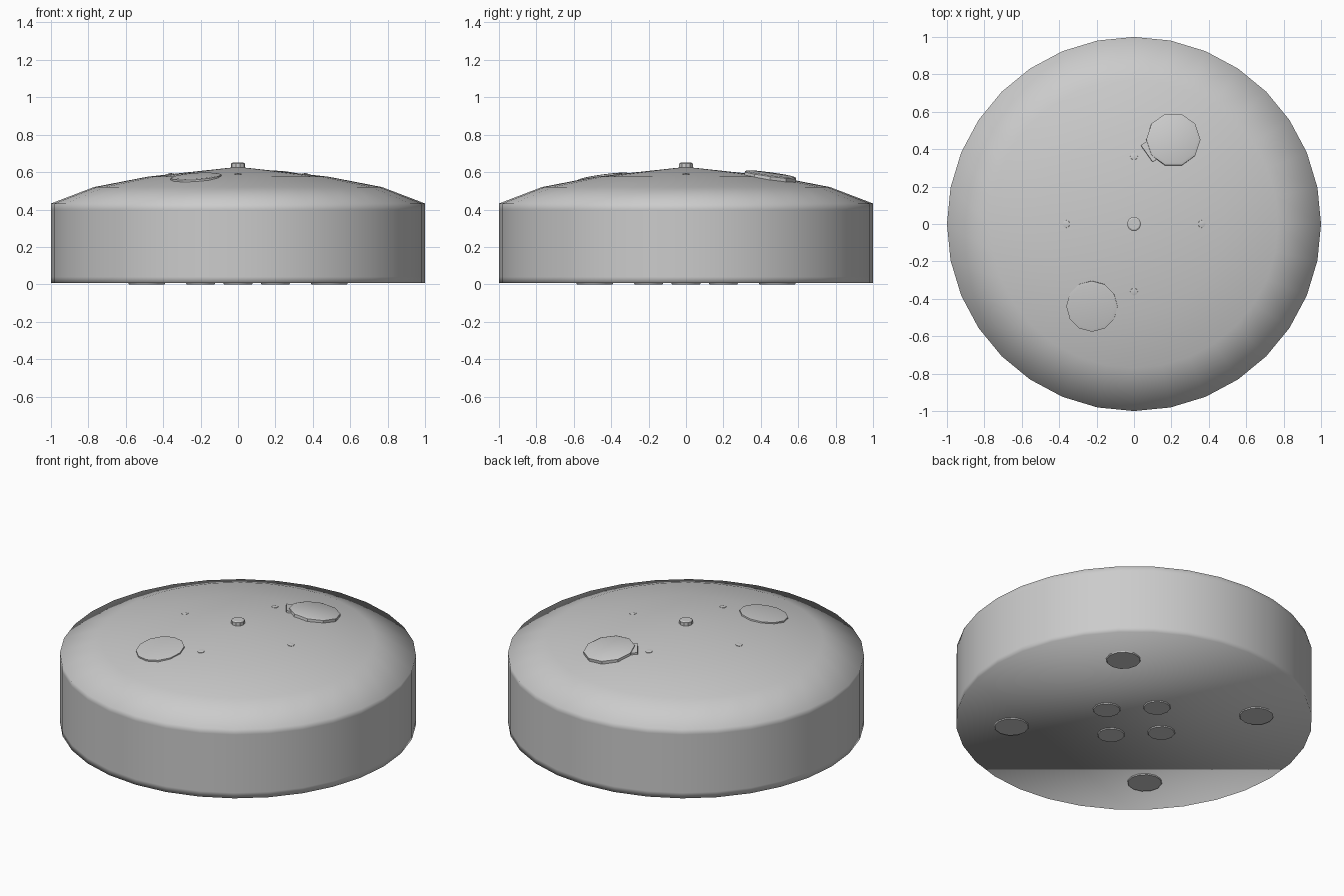
import bpy, bmesh, math
from mathutils import Vector, Matrix

if "Cube" in bpy.data.objects:
    bpy.data.objects.remove(bpy.data.objects["Cube"])


def finish(name, bm, angle=None):
    bmesh.ops.recalc_face_normals(bm, faces=bm.faces)
    me = bpy.data.meshes.new(name)
    bm.to_mesh(me)
    bm.free()
    ob = bpy.data.objects.new(name, me)
    bpy.context.collection.objects.link(ob)
    bpy.ops.object.select_all(action='DESELECT')
    ob.select_set(True)
    bpy.context.view_layer.objects.active = ob
    if angle is None:
        bpy.ops.object.shade_smooth()
    else:
        bpy.ops.object.shade_smooth_by_angle(angle=math.radians(angle))
    return ob


def lathe(name, profile, sides, matrix=None, angle=None):
    """Closed solid of revolution; an end radius of 0 becomes a fan tip."""
    bm = bmesh.new()
    rings = []
    for r, z in profile:
        if r == 0:
            rings.append([bm.verts.new((0, 0, z))])
        else:
            rings.append([bm.verts.new((r * math.cos(2 * math.pi * i / sides),
                                        r * math.sin(2 * math.pi * i / sides), z))
                          for i in range(sides)])
    for a, b in zip(rings, rings[1:]):
        for i in range(sides):
            j = (i + 1) % sides
            if len(b) == 1:
                bm.faces.new((a[i], a[j], b[0]))
            else:
                bm.faces.new((a[i], a[j], b[j], b[i]))
    for ring in (rings[0], rings[-1]):
        if len(ring) > 1:
            bm.faces.new(ring)
    if matrix:
        bm.transform(matrix)
    return finish(name, bm, angle)


DOME = [(0, 0.628), (0.48, 0.576), (0.77, 0.52), (1.0, 0.432)]


def dome_z(r):
    for (r0, z0), (r1, z1) in zip(DOME, DOME[1:]):
        if r <= r1:
            return z0 + (z1 - z0) * (r - r0) / (r1 - r0)


def on_dome(x, y, slope=0.15):
    """Placement on the dome surface, tilted outward."""
    r = math.hypot(x, y)
    n = Vector((x / r * slope, y / r * slope, 1)).normalized()
    rot = Vector((0, 0, 1)).rotation_difference(n).to_matrix().to_4x4()
    return Matrix.Translation((x, y, dome_z(r))) @ rot


# main drum with shallow domed top
lathe("domed_drum", [(1, 0.006), (1, 0.04), (1, 0.40)] + DOME[::-1], 32)

# centre knob
lathe("top_knob", [(0.038, 0.60), (0.038, 0.645), (0.03, 0.65)], 10, angle=30)

# raised hatch with its hinge plate, and a nearly flush round cover
hatch = on_dome(0.21, 0.45)
lathe("raised_hatch", [(0.145, -0.03), (0.145, 0.012), (0.13, 0.018)], 10, hatch, 30)
bm = bmesh.new()
bmesh.ops.create_cube(bm, size=1, matrix=hatch @ Matrix.Rotation(math.radians(35), 4, 'Z')
                      @ Matrix.Translation((-0.13, 0.02, -0.004))
                      @ Matrix.Diagonal((0.06, 0.11, 0.022, 1)))
finish("hatch_hinge", bm, 30)
lathe("flush_cover", [(0.137, -0.03), (0.137, 0.004), (0.12, 0.007)], 12,
      on_dome(-0.225, -0.44), 30)

# four small studs on the dome, and two rings of pads underneath
for i in range(4):
    a = i * math.pi / 2
    lathe(f"dome_stud_{i + 1}", [(0.022, -0.02), (0.020, 0.002), (0, 0.006)], 8,
          on_dome(0.362 * math.cos(a), 0.362 * math.sin(a), 0.11), 30)
    lathe(f"inner_pad_{i + 1}", [(0.075, 0), (0.085, 0.02)], 12,
          Matrix.Translation((0.2 * math.cos(a), 0.2 * math.sin(a), 0)), 30)
    b = a + math.pi / 4
    lathe(f"outer_pad_{i + 1}", [(0.095, 0), (0.105, 0.02)], 12,
          Matrix.Translation((0.69 * math.cos(b), 0.69 * math.sin(b), 0)), 30)
